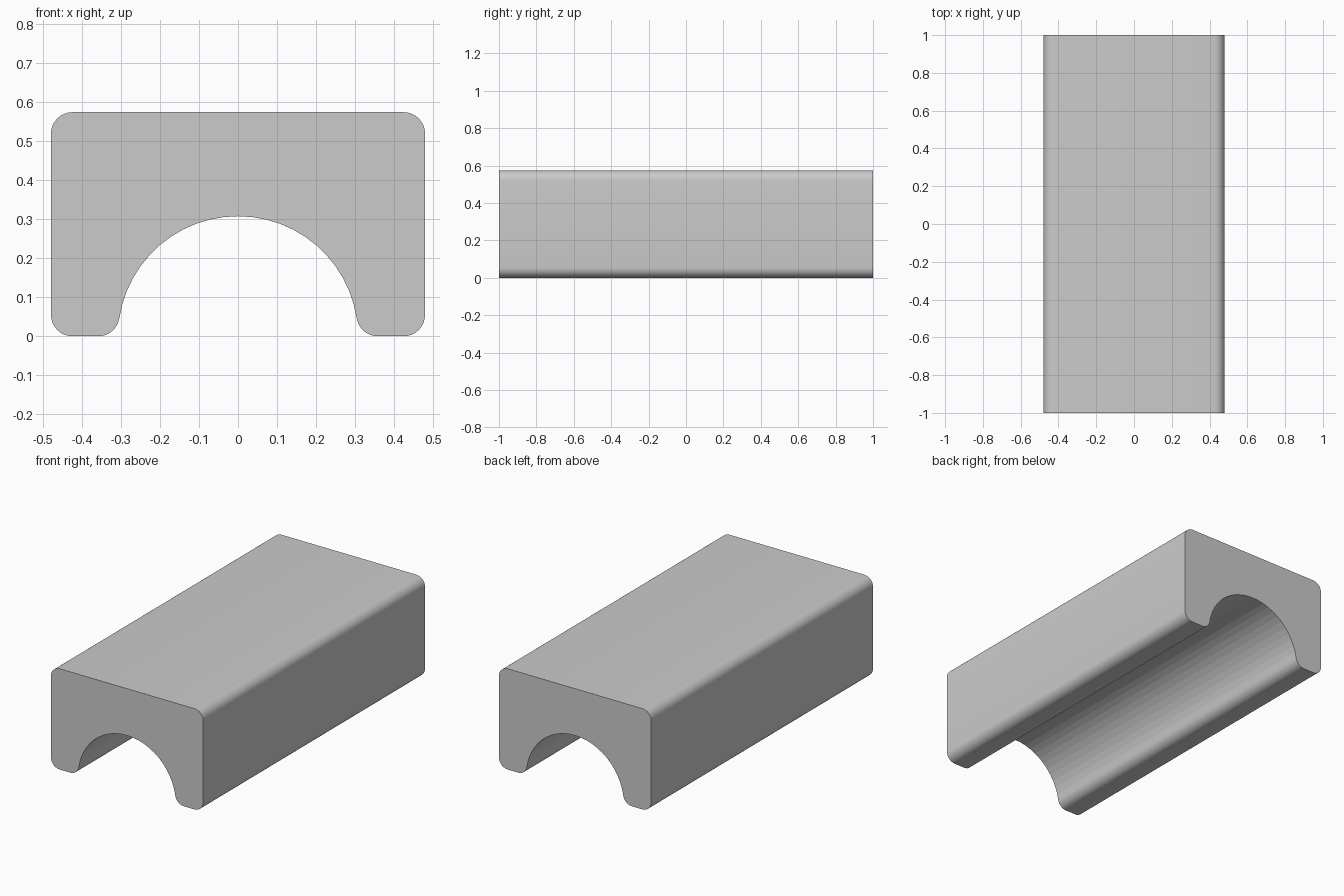
import bpy, bmesh, math

if "Cube" in bpy.data.objects:
    bpy.data.objects.remove(bpy.data.objects["Cube"])

W, H, L = 0.48, 0.575, 2.0      # half width, height, length
R, ARCH = 0.055, 0.308          # corner radius, arch radius
CORNER_STEPS, ARCH_STEPS = 8, 24


def arc(cx, cz, r, a0, a1, steps):
    return [(cx + r * math.cos(a0 + (a1 - a0) * i / steps),
             cz + r * math.sin(a0 + (a1 - a0) * i / steps)) for i in range(steps + 1)]


# Foot fillet is tangent to both the ground and the arch
tilt = math.asin(R / (ARCH + R))
foot_x = (ARCH + R) * math.cos(tilt)

# Right half of the profile, from the arch end to the top
right = arc(foot_x, R, R, math.pi + tilt, 1.5 * math.pi, CORNER_STEPS)
right += arc(W - R, R, R, -math.pi / 2, 0, CORNER_STEPS)
right += arc(W - R, H - R, R, 0, math.pi / 2, CORNER_STEPS)
left = [(-x, z) for x, z in reversed(right)]
arch = arc(0, 0, ARCH, math.pi - tilt, tilt, ARCH_STEPS)[1:-1]
profile = right + left + arch

# Extrude the profile along the length
bm = bmesh.new()
front = [bm.verts.new((x, -L / 2, z)) for x, z in profile]
back = [bm.verts.new((x, L / 2, z)) for x, z in profile]
bm.faces.new(front)
bm.faces.new(back[::-1])
n = len(profile)
arch_start = len(right) + len(left) - 1
for i in range(n):
    j = (i + 1) % n
    face = bm.faces.new((front[i], back[i], back[j], front[j]))
    face.smooth = i < arch_start    # the arch keeps flat facets

# Sharp edges around both ends
for f in bm.faces:
    if len(f.verts) > 4:
        for e in f.edges:
            e.smooth = False
bmesh.ops.recalc_face_normals(bm, faces=bm.faces[:])

mesh = bpy.data.meshes.new("arched_block")
bm.to_mesh(mesh)
bm.free()
block = bpy.data.objects.new("arched_block", mesh)
bpy.context.collection.objects.link(block)
